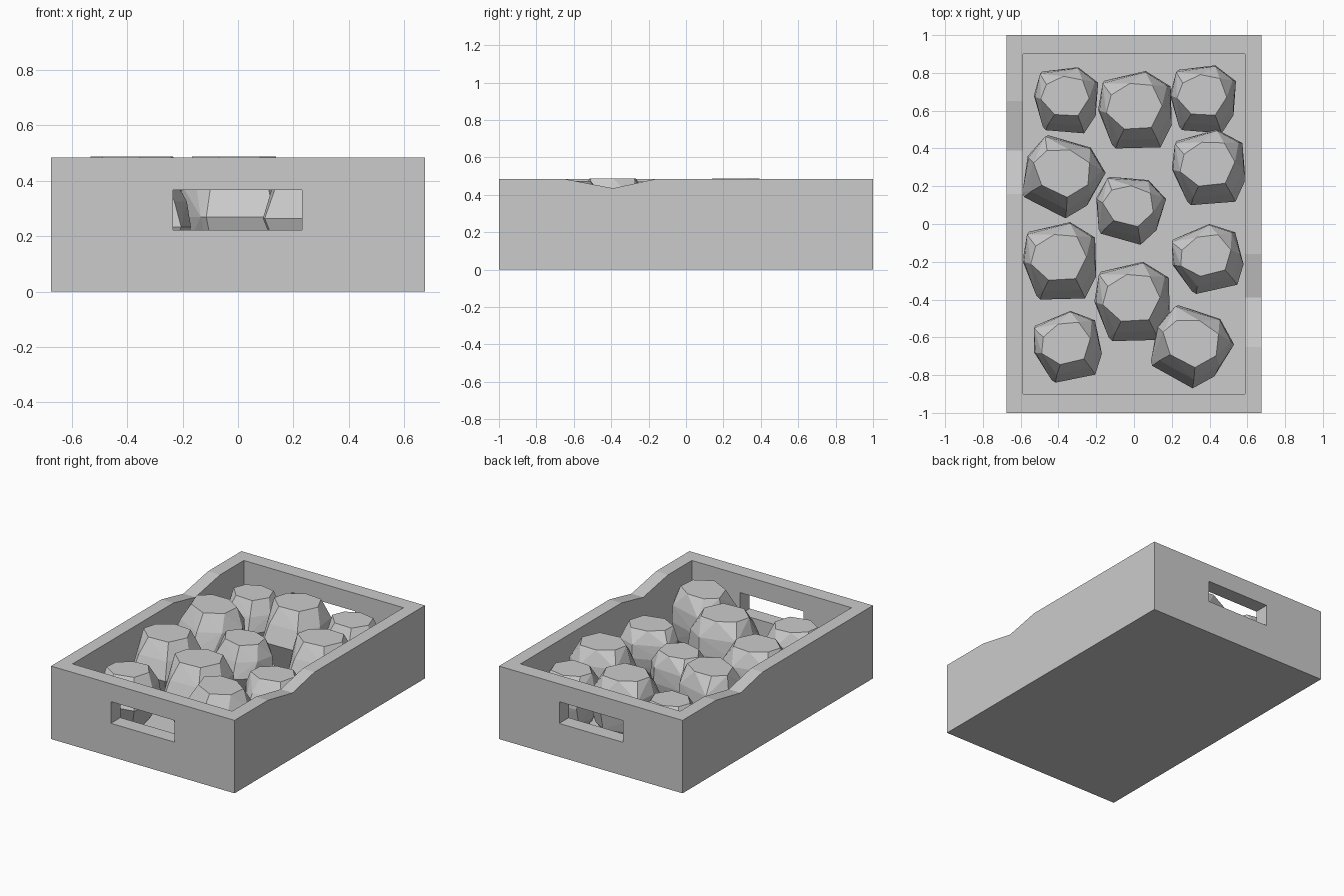
import bpy, bmesh
from math import cos, sin, radians

if "Cube" in bpy.data.objects:
    bpy.data.objects.remove(bpy.data.objects["Cube"])

HX, HY, TOP = 0.675, 1.0, 0.485
IX, IY, FLOOR = 0.587, 0.9, 0.07


def new_object(name, bm):
    bmesh.ops.recalc_face_normals(bm, faces=bm.faces[:])
    mesh = bpy.data.meshes.new(name)
    bm.to_mesh(mesh)
    bm.free()
    ob = bpy.data.objects.new(name, mesh)
    bpy.context.collection.objects.link(ob)
    return ob


def box(name, x0, x1, y0, y1, z0, z1):
    bm = bmesh.new()
    bmesh.ops.create_cube(bm, size=1)
    for v in bm.verts:
        v.co = ((x0 + x1) / 2 + v.co.x * (x1 - x0),
                (y0 + y1) / 2 + v.co.y * (y1 - y0),
                (z0 + z1) / 2 + v.co.z * (z1 - z0))
    return new_object(name, bm)


def prism_x(name, profile, x0, x1):
    bm = bmesh.new()
    face = bm.faces.new([bm.verts.new((x0, y, z)) for y, z in profile])
    ext = bmesh.ops.extrude_face_region(bm, geom=[face])
    verts = [g for g in ext["geom"] if isinstance(g, bmesh.types.BMVert)]
    bmesh.ops.translate(bm, verts=verts, vec=(x1 - x0, 0, 0))
    return new_object(name, bm)


def cut(target, cutter):
    mod = target.modifiers.new("cut", 'BOOLEAN')
    mod.operation = 'DIFFERENCE'
    mod.solver = 'EXACT'
    mod.object = cutter
    bpy.context.view_layer.objects.active = target
    bpy.ops.object.modifier_apply(modifier=mod.name)
    bpy.data.objects.remove(cutter, do_unlink=True)


# Crate: hollow box with a hand hole in each end
crate = box("crate", -HX, HX, -HY, HY, 0, TOP)
cut(crate, box("cavity_cutter", -IX, IX, -IY, IY, FLOOR, TOP + 0.2))
cut(crate, box("hand_hole_cutter", -0.235, 0.232, -1.2, 1.2, 0.222, 0.366))

# Worn dip in the rim of each long wall, at opposite ends
for s in (1, -1):
    dip = [(-0.65, TOP), (-0.39, 0.435), (-0.16, TOP), (-0.16, 0.6), (-0.65, 0.6)]
    x0, x1 = sorted((s * 0.5, s * 0.8))
    cut(crate, prism_x("rim_dip_cutter", [(s * y, z) for y, z in dip], x0, x1))

# Faceted lump: rings of (height, outline) wrapped in a convex hull
WIDE = [(-.97, 0), (-.6, -.9), (-.5, -1), (.7, -.97), (1, -.4), (.97, .6), (.3, 1), (-.8, .75)]
MID = [(-.85, .68), (.3, .97), (.87, .62), (.97, -.1), (.6, -.75), (-.42, -.78), (-.93, -.03)]
CAP = [(-.62, .38), (-.12, .68), (.48, .63), (.74, .1), (.45, -.46), (-.27, -.5), (-.75, -.08)]
RINGS = [(0, WIDE, 0.62), (0.2, MID, 0.93), (0.48, WIDE, 1), (0.75, MID, 1), (1, CAP, 1)]


def lump(name, x0, x1, y0, y1, top, turn):
    a = radians(turn)
    pts = [((x * cos(a) - y * sin(a)) * k, (x * sin(a) + y * cos(a)) * k, z)
           for z, ring, k in RINGS for x, y in ring]
    lo = [min(p[i] for p in pts) for i in (0, 1)]
    hi = [max(p[i] for p in pts) for i in (0, 1)]
    bm = bmesh.new()
    for x, y, z in pts:
        bm.verts.new((x0 + (x - lo[0]) / (hi[0] - lo[0]) * (x1 - x0),
                      y0 + (y - lo[1]) / (hi[1] - lo[1]) * (y1 - y0),
                      FLOOR + z * (top - FLOOR)))
    hull = bmesh.ops.convex_hull(bm, input=bm.verts[:])
    loose = [v for v in bm.verts if not v.link_faces]
    bmesh.ops.delete(bm, geom=loose, context='VERTS')
    bmesh.ops.dissolve_limit(bm, angle_limit=radians(2), verts=bm.verts[:], edges=bm.edges[:])
    return new_object(name, bm)


# Contents: x range, y range, top height, turn
LUMPS = [
    (-.19, .20, .40, .81, .475, 0), (-.53, -.19, .48, .83, .42, -6),
    (.19, .54, .48, .84, .43, -6), (-.59, -.15, .03, .47, .488, -30),
    (.20, .59, .10, .50, .46, 3), (-.20, .17, -.11, .25, .43, -18),
    (-.59, -.20, -.40, .01, .47, 0), (.20, .58, -.37, 0, .40, 12),
    (-.21, .19, -.62, -.20, .487, 0), (-.53, -.17, -.84, -.46, .41, 10),
    (.09, .53, -.87, -.43, .475, -32),
]
for i, spec in enumerate(LUMPS):
    lump(f"lump_{i + 1}", *spec)
